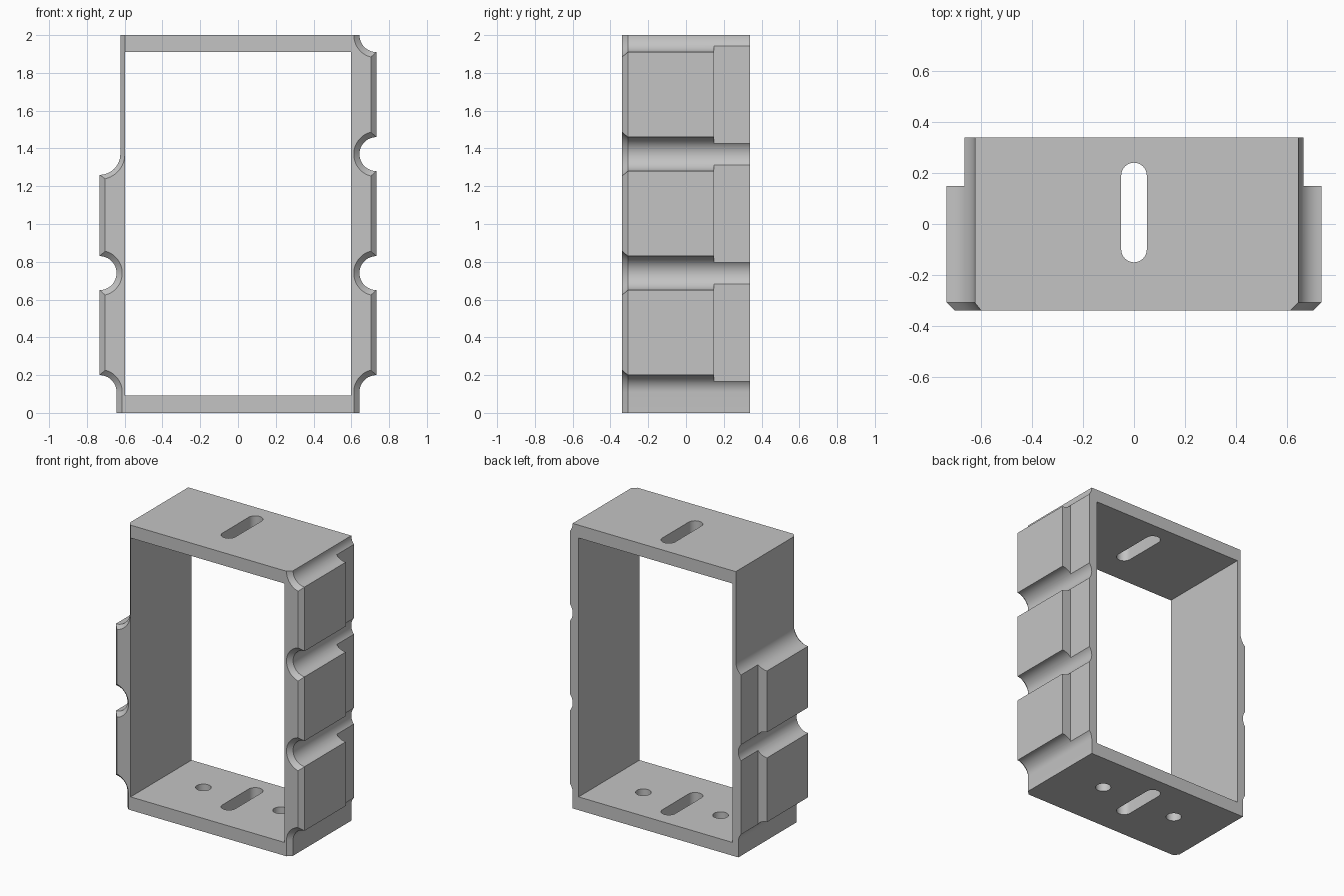
import bpy, bmesh, math
from math import sin, cos, pi

if "Cube" in bpy.data.objects:
    bpy.data.objects.remove(bpy.data.objects["Cube"], do_unlink=True)

grey = bpy.data.materials.new("plain_grey")
grey.use_nodes = True
colour = (0.55, 0.55, 0.55, 1)
grey.diffuse_color = colour
grey.node_tree.nodes["Principled BSDF"].inputs["Base Color"].default_value = colour

EDGE, DEPTH, HEIGHT = 0.733, 0.338, 2.0
GROOVE = 0.09
LOW, PITCH = 0.11, 0.63


def make_object(name, bm):
    bmesh.ops.recalc_face_normals(bm, faces=bm.faces)
    mesh = bpy.data.meshes.new(name)
    bm.to_mesh(mesh)
    bm.free()
    ob = bpy.data.objects.new(name, mesh)
    bpy.context.collection.objects.link(ob)
    mesh.materials.append(grey)
    return ob


def loft(name, rings):
    """Closed solid through rings of matching points."""
    bm = bmesh.new()
    loops = [[bm.verts.new(p) for p in ring] for ring in rings]
    for a, b in zip(loops, loops[1:]):
        for i in range(len(a)):
            j = (i + 1) % len(a)
            bm.faces.new((a[i], a[j], b[j], b[i]))
    bm.faces.new(loops[0])
    bm.faces.new(loops[-1])
    return make_object(name, bm)


def box(name, x, y, z):
    rings = [[(x[0], y[0], h), (x[1], y[0], h), (x[1], y[1], h), (x[0], y[1], h)] for h in z]
    return loft(name, rings)


def groove(z, r, inset, start, end):
    """Round bite out of the side edge; start and end are -1, 0 or 1."""
    limit = math.acos(inset / r)
    n = 12 * (end - start)
    angles = [limit * (start + (end - start) * i / n) for i in range(n + 1)]
    return [(EDGE - r * cos(t), z + r * sin(t)) for t in angles]


def outline(y, inset):
    """Outer silhouette at one depth, pulled in by the front chamfer."""
    r = GROOVE + inset
    right = [(EDGE - r, 0)] + groove(LOW, r, inset, 0, 1)
    right += groove(LOW + PITCH, r, inset, -1, 1)
    right += groove(LOW + 2 * PITCH, r, inset, -1, 1)
    right += groove(HEIGHT, r, inset, -1, 0)
    wide = 0.11 + 0.8 * inset
    left = [(EDGE - r, 0)] + groove(LOW, r, inset, 0, 1)
    left += groove(LOW + PITCH, r, inset, -1, 1)
    left += groove(LOW + 2 * PITCH, wide, inset, -1, 0)
    left += [(EDGE - wide, HEIGHT)]
    return [(x, y, z) for x, z in right] + [(-x, y, z) for x, z in reversed(left)]


# Main body with grooved sides and chamfered front
frame = loft("frame", [outline(-DEPTH, 0.03), outline(-DEPTH + 0.03, 0), outline(DEPTH, 0)])

# Central opening and the rear side steps
cutters = [box("opening_cutter", (-0.597, 0.597), (-1, 1), (0.093, 1.91))]
for side in (-1, 1):
    cutters.append(box("step_cutter", (side * 0.663, side), (0.148, 1), (-0.5, 2.5)))


def slot(name, x, y, r, half, z):
    """Upright round-ended cutter, a plain cylinder when half is zero."""
    pts = []
    for end, first in ((half, 0), (-half, pi)):
        steps = 16 if half else 15
        for i in range(steps + 1):
            t = first + pi * i / 16
            pts.append((x + r * cos(t), y + end + r * sin(t)))
    return loft(name, [[(px, py, h) for px, py in pts] for h in z])


# Slots in top and bottom, screw holes in the bottom
cutters.append(slot("slot_cutter", 0, 0.045, 0.05, 0.145, (-0.5, 2.5)))
for side in (-1, 1):
    cutters.append(slot("hole_cutter", side * 0.3, 0.045, 0.05, 0, (-0.5, 0.5)))

bpy.context.view_layer.objects.active = frame
for cutter in cutters:
    mod = frame.modifiers.new("cut", "BOOLEAN")
    mod.operation = "DIFFERENCE"
    mod.solver = "EXACT"
    mod.object = cutter
    bpy.ops.object.modifier_apply(modifier=mod.name)
for cutter in cutters:
    bpy.data.objects.remove(cutter, do_unlink=True)

# Smooth curved grooves, crisp edges
for ob in bpy.context.selected_objects:
    ob.select_set(False)
frame.select_set(True)
bpy.ops.object.shade_smooth_by_angle(angle=math.radians(25))
